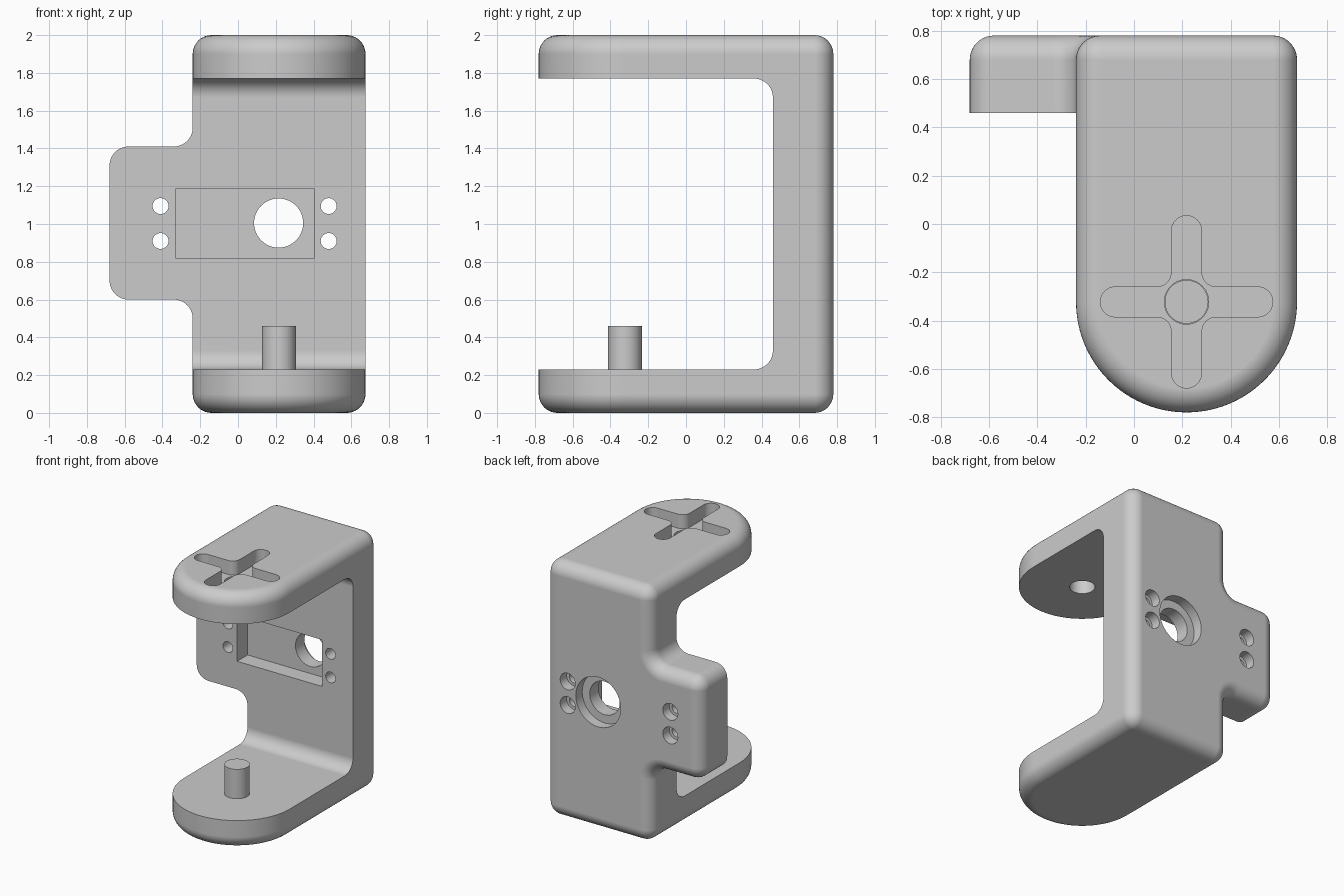
import bpy, bmesh, math
from mathutils import Vector

if "Cube" in bpy.data.objects:
    bpy.data.objects.remove(bpy.data.objects["Cube"])

X0, X1, Y0, Y1, H = -0.24, 0.675, -0.78, 0.78, 2.0
R = 0.1                                    # edge rounding
CX, RF = (X0 + X1) / 2, (X1 - X0) / 2      # arm centre line and nose radius
CY = Y0 + RF
ARM, PLATE = 0.23, 0.46                    # arm thickness, inner face of back plate

grey = bpy.data.materials.new("light_grey")
grey.diffuse_color = (0.6, 0.6, 0.6, 1)
grey.use_nodes = True
grey.node_tree.nodes["Principled BSDF"].inputs["Base Color"].default_value = grey.diffuse_color


def outline(corners, seg=10):
    """Closed 2D outline from (a, b, radius) right-angle corners."""
    pts, n = [], len(corners)
    for i, (a, b, r) in enumerate(corners):
        p = Vector((a, b))
        if r <= 0 and seg == 0:
            pts.append(p)
            continue
        u = (Vector(corners[i - 1][:2]) - p).normalized()
        v = (Vector(corners[(i + 1) % n][:2]) - p).normalized()
        c = p + r * (u + v)
        for k in range(seg + 1):
            t = math.pi / 2 * k / seg
            pts.append(c - r * (v * math.cos(t) + u * math.sin(t)))
    return pts


def circle(a, b, r, n=48):
    return [Vector((a + r * math.cos(2 * math.pi * k / n),
                    b + r * math.sin(2 * math.pi * k / n))) for k in range(n)]


PLACE = {"x": lambda p, h: (h, p.x, p.y),
         "y": lambda p, h: (p.x, h, p.y),
         "z": lambda p, h: (p.x, p.y, h)}


def loft(name, axis, rings):
    """Solid through (outline, height) rings stacked along an axis."""
    bm = bmesh.new()
    loops = [[bm.verts.new(PLACE[axis](p, h)) for p in pts] for pts, h in rings]
    for a, b in zip(loops, loops[1:]):
        for i in range(len(a)):
            j = (i + 1) % len(a)
            bm.faces.new((a[i], a[j], b[j], b[i]))
    bm.faces.new(loops[0][::-1])
    bm.faces.new(loops[-1])
    bmesh.ops.remove_doubles(bm, verts=bm.verts, dist=1e-5)
    bmesh.ops.recalc_face_normals(bm, faces=bm.faces)
    me = bpy.data.meshes.new(name)
    bm.to_mesh(me)
    bm.free()
    me.materials.append(grey)
    ob = bpy.data.objects.new(name, me)
    bpy.context.collection.objects.link(ob)
    return ob


def prism(name, axis, pts, h0, h1):
    return loft(name, axis, [(pts, h0), (pts, h1)])


def combine(ob, tool, op):
    """Apply a boolean and remove the tool."""
    m = ob.modifiers.new("bool", "BOOLEAN")
    m.object, m.operation, m.solver = tool, op, "EXACT"
    dg = bpy.context.evaluated_depsgraph_get()
    me = bpy.data.meshes.new_from_object(ob.evaluated_get(dg))
    ob.modifiers.clear()
    ob.data = me
    bpy.data.objects.remove(tool)


def smooth(ob):
    bpy.ops.object.select_all(action="DESELECT")
    ob.select_set(True)
    bpy.context.view_layer.objects.active = ob
    bpy.ops.object.shade_smooth_by_angle(angle=math.radians(30))
    w = ob.modifiers.new("flat_faces", "WEIGHTED_NORMAL")
    w.keep_sharp = True


# Rounding steps: (inset, distance from the outer face)
STEPS = [(R * (1 - math.sin(t)), R * (1 - math.cos(t)))
         for t in (math.pi / 2 * k / 10 for k in range(11))]


# Main block: D-shaped plan with rounded top and bottom rims
def plan(d):
    return outline([(X1 - d, Y1 - d, R - d), (X0 + d, Y1 - d, R - d),
                    (X0 + d, Y0 + d, RF - d), (X1 - d, Y0 + d, RF - d)], 24)


bracket = loft("bracket", "z", [(plan(d), h) for d, h in STEPS]
               + [(plan(d), H - h) for d, h in reversed(STEPS)])


# Side ear of the back plate, blending into the block with hollow fillets
def ear(d):
    z0, z1, xa, xb = 0.6 + d, 1.41 - d, -0.68 + d, X0 + d
    return outline([(0.1, 1.51, 0), (xb, 1.51, 0), (xb, z1, R + d), (xa, z1, R - d),
                    (xa, z0, R - d), (xb, z0, R + d), (xb, 0.5, 0), (0.1, 0.5, 0)])


combine(bracket, loft("ear", "y", [(ear(0), 0.3)]
        + [(ear(d), Y1 - h) for d, h in reversed(STEPS)]), "UNION")

# Opening between the arms
combine(bracket, prism("opening", "x", outline(
    [(-1, ARM, 0), (PLATE, ARM, R), (PLATE, H - ARM, R), (-1, H - ARM, 0)]), -1, 1), "DIFFERENCE")

# Rectangular pocket in the inner face of the plate
pocket = [Vector(p) for p in ((-0.33, 0.82), (0.405, 0.82), (0.405, 1.185), (-0.33, 1.185))]
combine(bracket, prism("pocket", "y", pocket, 0.4, PLATE + 0.13), "DIFFERENCE")

# Stepped shaft hole and four stepped screw holes
holes = [(0.215, 1.005, 0.13, 0.195)]
holes += [(x, z, 0.042, 0.065) for x in (-0.41, 0.48) for z in (0.91, 1.095)]
for x, z, r, r_back in holes:
    combine(bracket, loft("hole", "y", [
        (circle(x, z, r), 0.4), (circle(x, z, r), Y1 - 0.08),
        (circle(x, z, r_back), Y1 - 0.08), (circle(x, z, r_back), 0.9)]), "DIFFERENCE")

# Cross-shaped recess in the top arm with a hole through its hub
W, L = 0.062, 0.357
cross = []
for k in range(4):
    c, s = round(math.cos(k * math.pi / 2)), round(math.sin(k * math.pi / 2))
    cross += [(CX + c * a - s * b, CY + s * a + c * b, r)
              for a, b, r in ((W, W, 0.06), (W, L, W), (-W, L, W))]
combine(bracket, prism("cross", "z", outline(cross), H - 0.11, H + 0.1), "DIFFERENCE")
combine(bracket, prism("hub_hole", "z", circle(CX, CY, 0.092), 1.6, H + 0.1), "DIFFERENCE")
smooth(bracket)

# Pivot pin on the lower arm
pin = prism("pivot_pin", "z", circle(CX, CY, 0.09), ARM - 0.05, 0.46)
smooth(pin)
